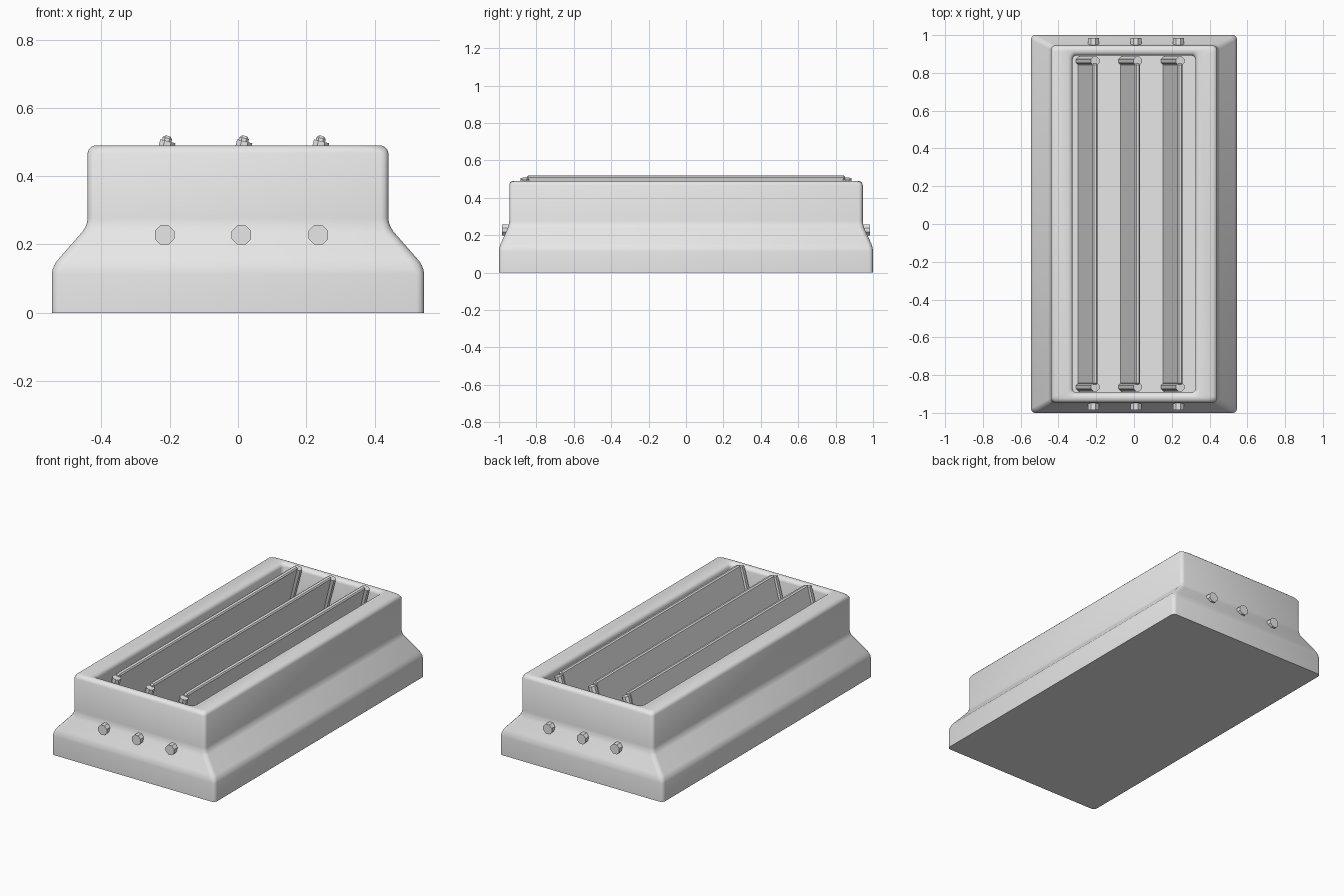
import bpy, bmesh, math
from mathutils import Matrix, Vector

cube = bpy.data.objects.get("Cube")
if cube:
    bpy.data.objects.remove(cube, do_unlink=True)

grey = bpy.data.materials.new("light_grey")
grey.use_nodes = True
colour = (0.8, 0.8, 0.8, 1)
grey.diffuse_color = colour
grey.node_tree.nodes["Principled BSDF"].inputs["Base Color"].default_value = colour

FLOOR = 0.2                      # floor of the open tray
SLAT_X = (-0.205, 0.02, 0.245)   # top edge of each slat
LEAN = 0.08                      # how far a slat foot sits towards -x


def finish(name, bm, smooth=None):
    bmesh.ops.recalc_face_normals(bm, faces=bm.faces)
    mesh = bpy.data.meshes.new(name)
    bm.to_mesh(mesh)
    bm.free()
    mesh.materials.append(grey)
    obj = bpy.data.objects.new(name, mesh)
    bpy.context.collection.objects.link(obj)
    if smooth:
        bpy.ops.object.select_all(action='DESELECT')
        obj.select_set(True)
        bpy.context.view_layer.objects.active = obj
        bpy.ops.object.shade_smooth_by_angle(angle=math.radians(smooth))
    return obj


def leaning(x, y, top):
    """Matrix whose z axis follows a slat, and the length along it."""
    foot = Vector((x - LEAN, y, FLOOR))
    axis = Vector((x, y, top)) - foot
    turn = Matrix.Rotation(math.atan2(axis.x, axis.z), 4, 'Y')
    return Matrix.Translation(foot + axis / 2) @ turn, axis.length


# Housing: rectangular rings running up the outside and down into the tray
bm = bmesh.new()
rings = []
for hx, hy, z in ((0.545, 1, 0), (0.545, 1, 0.135), (0.44, 0.945, 0.255),
                  (0.44, 0.945, 0.49), (0.325, 0.893, 0.49), (0.325, 0.893, FLOOR)):
    rings.append([bm.verts.new((sx * hx, sy * hy, z))
                  for sx, sy in ((-1, -1), (1, -1), (1, 1), (-1, 1))])
for a, b in zip(rings, rings[1:]):
    for i in range(4):
        j = (i + 1) % 4
        bm.faces.new((a[i], a[j], b[j], b[i]))
bm.faces.new(rings[0])
bm.faces.new(rings[-1])
ends = set(rings[0]) | set(rings[-1])
rounded = [e for e in bm.edges if not (e.verts[0] in ends and e.verts[1] in ends)]
bmesh.ops.bevel(bm, geom=rounded, offset=0.022, offset_type='OFFSET',
                segments=3, profile=0.5, affect='EDGES')
finish("housing", bm, 40)

for n, x in enumerate(SLAT_X, 1):
    # Leaning blade with chamfered edges
    bm = bmesh.new()
    place, length = leaning(x, 0, 0.518)
    bmesh.ops.create_cube(bm, size=1, matrix=place @ Matrix.Diagonal((0.028, 1.7, length, 1)))
    bmesh.ops.bevel(bm, geom=bm.edges[:], offset=0.007, segments=1, affect='EDGES')
    finish(f"slat_{n}", bm)

    for side, y in (("front", -1), ("back", 1)):
        # Round post holding each end of the blade
        bm = bmesh.new()
        place, length = leaning(x, y * 0.863, 0.502)
        bmesh.ops.create_cone(bm, cap_ends=True, segments=8, radius1=0.025, radius2=0.025,
                              depth=length, matrix=place @ Matrix.Rotation(math.pi / 8, 4, 'Z'))
        finish(f"{side}_post_{n}", bm)

        # Octagonal pivot pin on the outside of the housing
        bm = bmesh.new()
        place = (Matrix.Translation((x - 0.01, y * 0.957, 0.228))
                 @ Matrix.Rotation(math.pi / 2, 4, 'X') @ Matrix.Rotation(math.pi / 8, 4, 'Z'))
        bmesh.ops.create_cone(bm, cap_ends=True, segments=8, radius1=0.031, radius2=0.031,
                              depth=0.054, matrix=place)
        finish(f"{side}_pin_{n}", bm)
